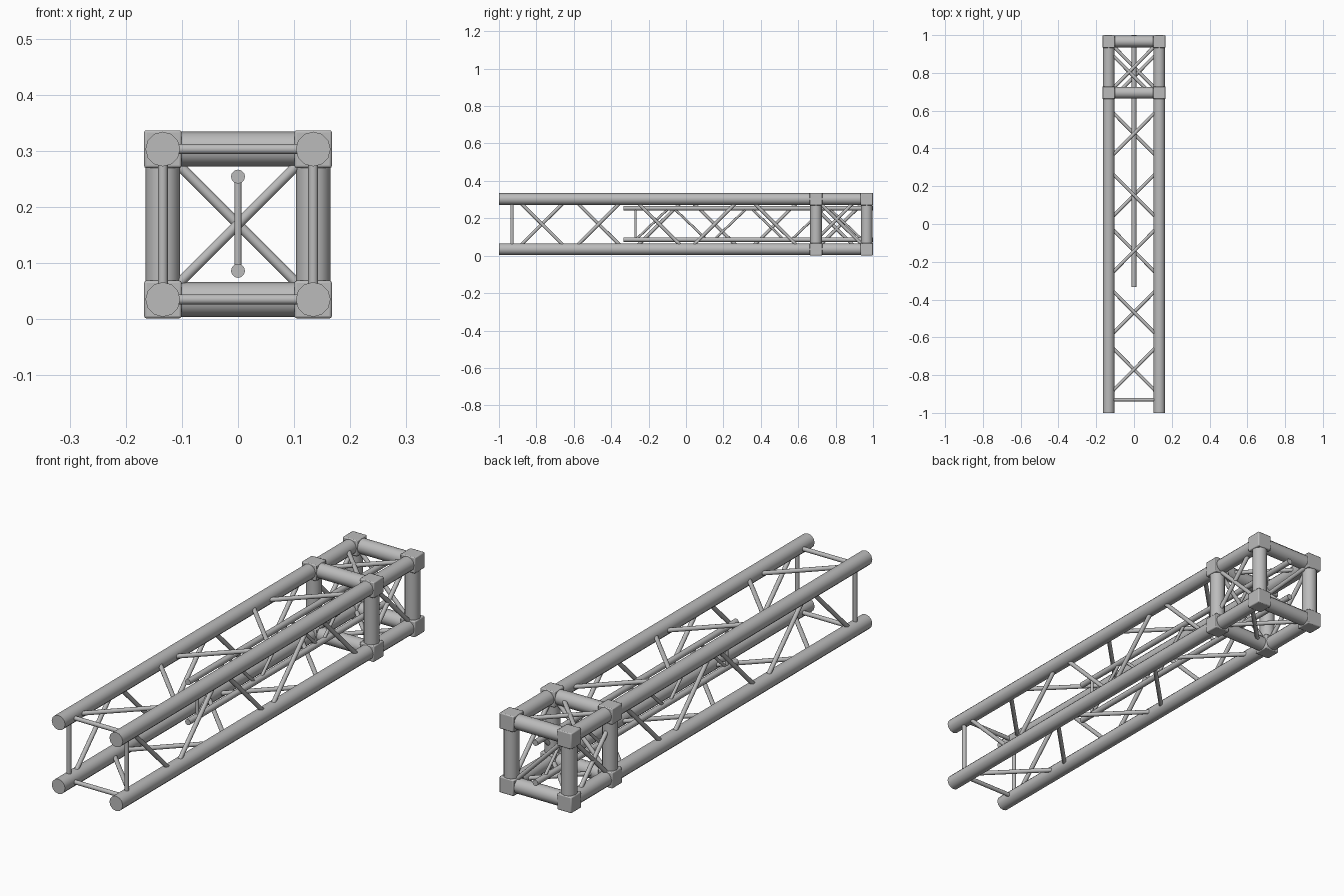
import bpy
import math
from mathutils import Vector

if "Cube" in bpy.data.objects:
    bpy.data.objects.remove(bpy.data.objects["Cube"], do_unlink=True)

# Single metal colour
metal = bpy.data.materials.new("grey metal")
metal.use_nodes = True
grey = (0.5, 0.5, 0.5, 1)
metal.diffuse_color = grey
metal.node_tree.nodes["Principled BSDF"].inputs["Base Color"].default_value = grey

W = 0.134            # half spacing of the main tubes
MID = 0.169          # height of the truss axis
LOW, HIGH = MID - W, MID + W
NEAR, FAR = 0.695, 0.9665   # the two frames of the end box
R_MAIN, R_BRACE = 0.031, 0.009


def tube(name, a, b, r, sides=12):
    a, b = Vector(a), Vector(b)
    d = b - a
    bpy.ops.mesh.primitive_cylinder_add(vertices=sides, radius=r, depth=d.length,
                                        location=(a + b) / 2)
    o = bpy.context.object
    o.name = name
    o.rotation_euler = d.to_track_quat('Z', 'Y').to_euler()
    o.data.materials.append(metal)
    bpy.ops.object.shade_smooth_by_angle(angle=math.radians(40))
    return o


def corner_block(x, y, z):
    bpy.ops.mesh.primitive_cube_add(size=0.067, location=(x, y, z))
    o = bpy.context.object
    o.name = "corner_block"
    o.data.materials.append(metal)
    bevel = o.modifiers.new("soft edges", 'BEVEL')
    bevel.width = 0.004
    bevel.segments = 2
    bpy.ops.object.shade_smooth_by_angle(angle=math.radians(40))


def face_point(face, u, y):
    """Point on one of the four long faces; u runs -1..1 across the face."""
    return {"right": (W, y, MID + u * W), "left": (-W, y, MID + u * W),
            "top": (u * W, y, HIGH), "bottom": (u * W, y, LOW)}[face]


# Main tubes
for x in (-W, W):
    for z in (LOW, HIGH):
        tube("main_tube", (x, -1, z), (x, FAR, z), R_MAIN)

# Rungs at the open end and zigzag braces along each face
start = {"right": 1, "left": -1, "top": -1, "bottom": 1}
centres = (-0.77, -0.467, -0.143, 0.153, 0.478, 0.78)
for face, s in start.items():
    tube(face + "_end_rung", face_point(face, -1, -0.93),
         face_point(face, 1, -0.93), R_BRACE)
    for i, c in enumerate(centres):
        u = s * (-1) ** i
        tube(face + "_brace", face_point(face, u, c - 0.135),
             face_point(face, -u, c + 0.135), R_BRACE)
    # Diagonal of the end box on the same face
    tube(face + "_box_brace", face_point(face, s, NEAR),
         face_point(face, -s, FAR), R_BRACE)

# End box: blocks, posts, cross bars and one diagonal per frame
for y, s in ((NEAR, 1), (FAR, -1)):
    for x in (-W, W):
        for z in (LOW, HIGH):
            corner_block(x, y, z)
        tube("box_post", (x, y, LOW), (x, y, HIGH), R_MAIN)
    for z in (LOW, HIGH):
        tube("box_cross_bar", (-W, y, z), (W, y, z), R_MAIN)
    tube("frame_brace", (-W * s, y, LOW), (W * s, y, HIGH), R_BRACE)

# Flat inner ladder on the centre plane
L_LOW, L_HIGH = 0.086, 0.254
for z in (L_LOW, L_HIGH):
    tube("ladder_tube", (0, -0.333, z), (0, 1.0, z), 0.0125)
tube("ladder_end_rung", (0, -0.27, L_LOW), (0, -0.27, L_HIGH), 0.0065)
for i, c in enumerate(centres):
    y = (c + 1) * 2 / 3 - 1 / 3
    ends = (L_LOW, L_HIGH) if i % 2 == 0 else (L_HIGH, L_LOW)
    tube("ladder_brace", (0, y - 0.088, ends[0]), (0, y + 0.088, ends[1]), 0.0065)
